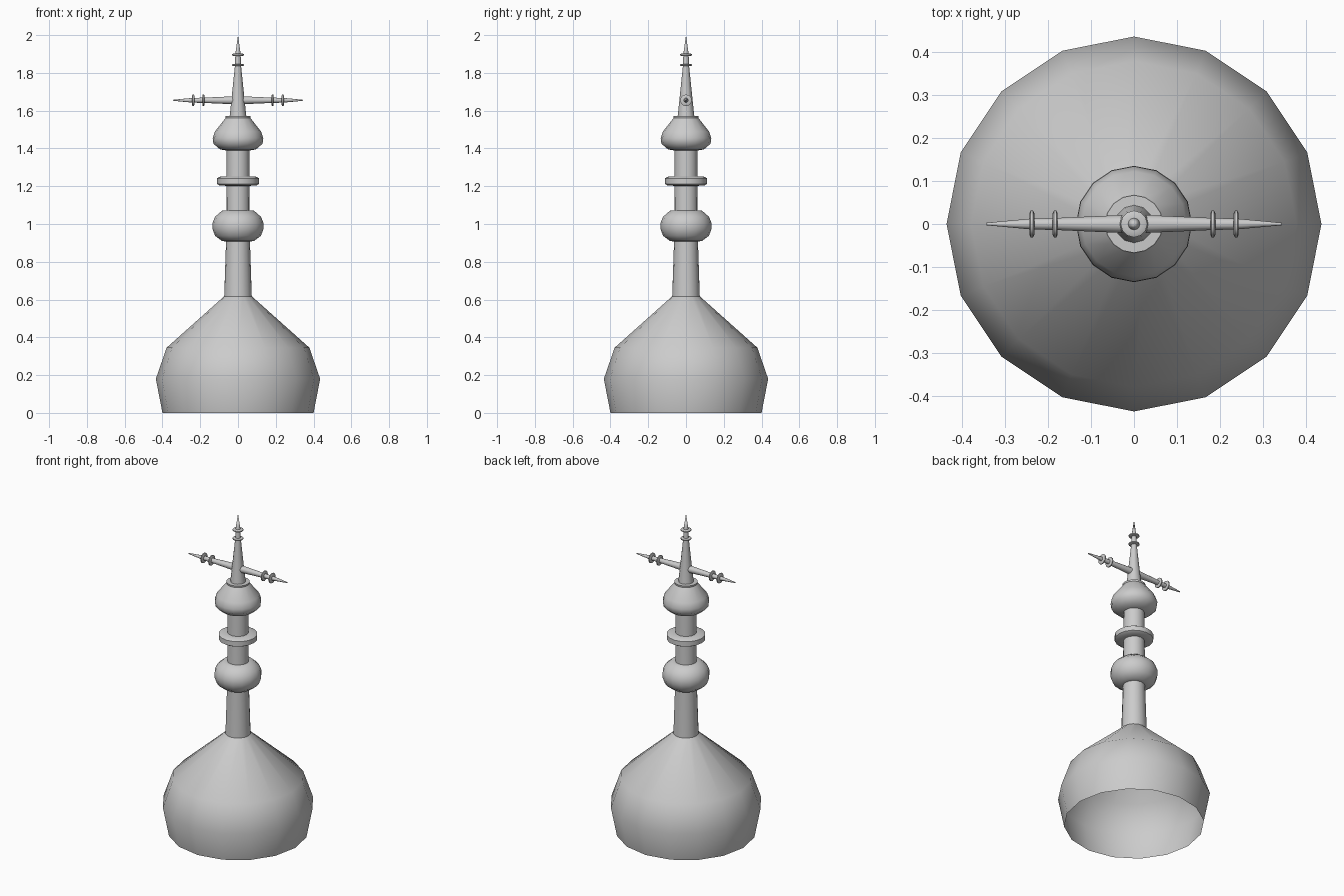
import bpy, bmesh, math
from mathutils import Matrix

if "Cube" in bpy.data.objects:
    bpy.data.objects.remove(bpy.data.objects["Cube"])


def lathe(name, profile, sides=16, matrix=Matrix()):
    """Revolve (radius, height) points about z; a zero radius closes to a point."""
    bm = bmesh.new()
    rings = []
    for r, z in profile:
        if r == 0:
            rings.append([bm.verts.new((0, 0, z))] * sides)
        else:
            rings.append([bm.verts.new((r * math.cos(2 * math.pi * i / sides),
                                        r * math.sin(2 * math.pi * i / sides), z))
                          for i in range(sides)])
    for a, b in zip(rings, rings[1:]):
        for i in range(sides):
            j = (i + 1) % sides
            bm.faces.new(list(dict.fromkeys((a[i], a[j], b[j], b[i]))))
    bm.transform(matrix)
    bm.normal_update()
    mesh = bpy.data.meshes.new(name)
    bm.to_mesh(mesh)
    bm.free()
    obj = bpy.data.objects.new(name, mesh)
    bpy.context.collection.objects.link(obj)
    bpy.ops.object.select_all(action='DESELECT')
    obj.select_set(True)
    bpy.context.view_layer.objects.active = obj
    bpy.ops.object.shade_smooth_by_angle(angle=math.radians(50))
    return obj


def collar(name, z, matrix=Matrix()):
    """Small rounded ring threaded on a spike."""
    lathe(name, [(0.012, z - 0.006), (0.025, z - 0.006), (0.031, z - 0.003),
                 (0.031, z + 0.003), (0.025, z + 0.006), (0.012, z + 0.006)], 12, matrix)


# Open-bottomed dome
lathe("dome", [(0.40, 0), (0.435, 0.18), (0.378, 0.345), (0.07, 0.62)])

# Tapering pole
lathe("pole", [(0.073, 0.615), (0.063, 0.92), (0.060, 1.40)])

# Bulbs and disc on the pole
lathe("lower_bulb", [(0.06, 0.907), (0.085, 0.91), (0.122, 0.938), (0.135, 0.975),
                     (0.135, 1.005), (0.122, 1.038), (0.085, 1.07), (0.06, 1.073)])
lathe("middle_disc", [(0.06, 1.202), (0.098, 1.204), (0.111, 1.212),
                      (0.111, 1.242), (0.098, 1.250), (0.06, 1.252)])
lathe("upper_bulb", [(0.055, 1.388), (0.095, 1.395), (0.130, 1.425), (0.134, 1.455),
                     (0.122, 1.490), (0.065, 1.562)])
lathe("bulb_cap", [(0.065, 1.558), (0.067, 1.572), (0, 1.574)])

# Top spike with two collars
lathe("top_spike", [(0.044, 1.57), (0.016, 1.84), (0.014, 1.90), (0, 2.0)], 12)
for n, z in enumerate((1.842, 1.896)):
    collar(f"top_collar_{n + 1}", z)

# Cross arms, one to each side, with two collars each
for side, sign in (("left", -1), ("right", 1)):
    m = Matrix.Translation((0, 0, 1.655)) @ Matrix.Rotation(sign * math.pi / 2, 4, 'Y')
    lathe(f"{side}_arm", [(0.022, 0), (0.014, 0.18), (0.0125, 0.24), (0.003, 0.342), (0, 0.343)], 12, m)
    for n, d in enumerate((0.183, 0.237)):
        collar(f"{side}_arm_collar_{n + 1}", d, m)
